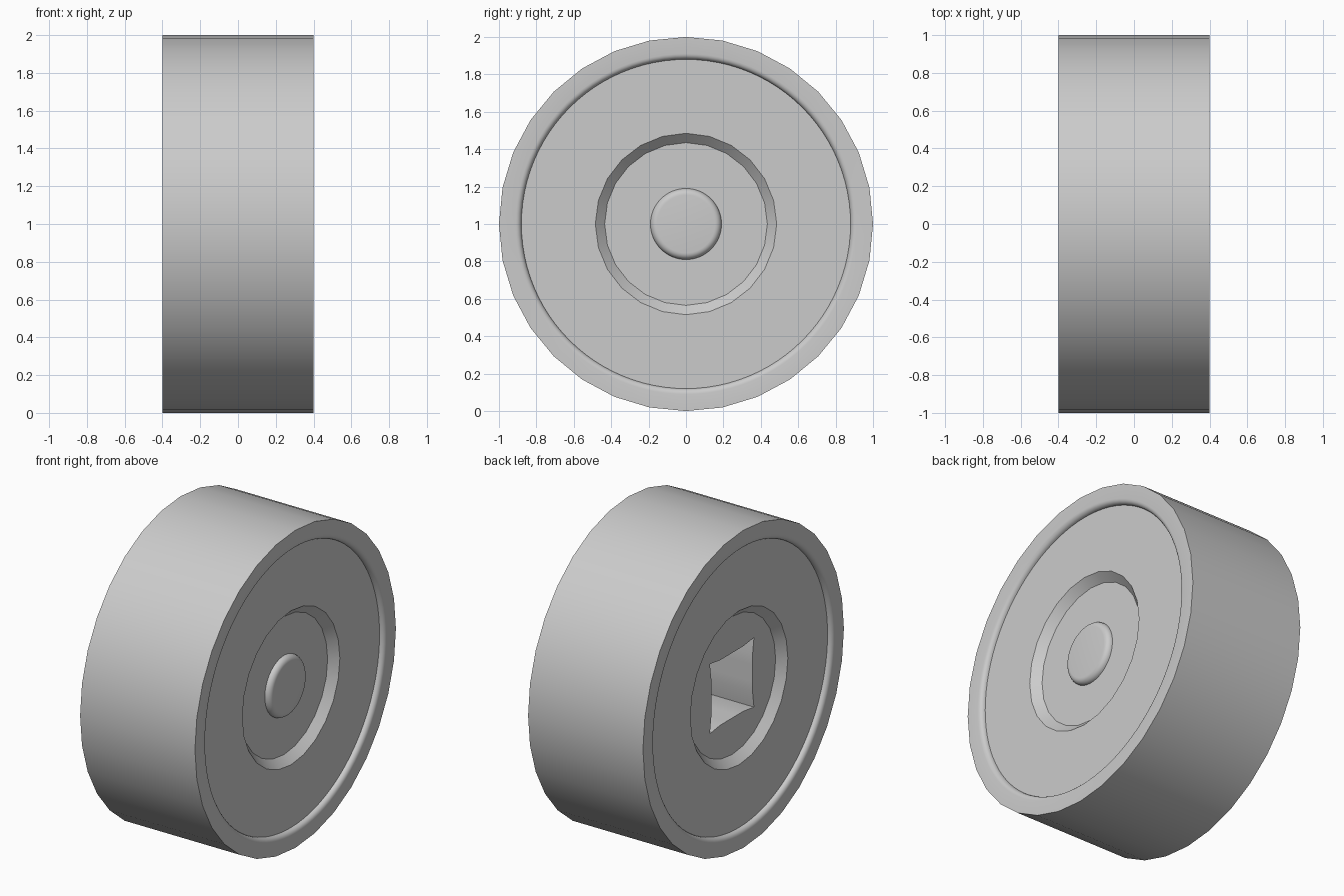
import bpy
import bmesh
from math import cos, sin, pi, radians

cube = bpy.data.objects.get("Cube")
if cube:
    bpy.data.objects.remove(cube, do_unlink=True)

GREY = (0.6, 0.6, 0.6, 1)
mat = bpy.data.materials.new("light_grey")
mat.use_nodes = True
mat.diffuse_color = GREY
bsdf = next(n for n in mat.node_tree.nodes if n.type == 'BSDF_PRINCIPLED')
bsdf.inputs["Base Color"].default_value = GREY

TREAD, FINE, HUB = 32, 96, 24          # side counts of the rings
HALF, DISC, FLOOR = 0.4, 0.37, 0.32    # distances from the middle plane


def circle(r, x, n):
    """Ring of n points around the x axis."""
    return [(x, r * cos(2 * pi * i / n), r * sin(2 * pi * i / n)) for i in range(n)]


def socket(x):
    """Square ring with slightly drawn-out corners."""
    radii = (0.205, 0.212, 0.237, 0.31, 0.237, 0.212)
    pts = []
    for i in range(HUB):
        a, r = 2 * pi * i / HUB, radii[i % 6]
        pts.append((x, r * cos(a), r * sin(a)))
    return pts


def lathe(name, rings, cap_start=False, cap_end=False):
    """Skin consecutive rings; side counts may differ by a whole factor."""
    bm = bmesh.new()
    loops = [[bm.verts.new(p) for p in ring] for ring in rings]
    for a, b in zip(loops, loops[1:]):
        n = min(len(a), len(b))
        ka, kb = len(a) // n, len(b) // n
        for i in range(n):
            side_a = [a[(i * ka + j) % len(a)] for j in range(ka + 1)]
            side_b = [b[(i * kb + j) % len(b)] for j in range(kb + 1)]
            bm.faces.new(side_a + side_b[::-1])
    if cap_start:
        bm.faces.new(loops[0][::-1])
    if cap_end:
        bm.faces.new(loops[-1])
    mesh = bpy.data.meshes.new(name)
    bm.to_mesh(mesh)
    bm.free()
    mesh.materials.append(mat)
    obj = bpy.data.objects.new(name, mesh)
    bpy.context.collection.objects.link(obj)
    obj.location.z = 1
    bpy.ops.object.select_all(action='DESELECT')
    obj.select_set(True)
    bpy.context.view_layer.objects.active = obj
    bpy.ops.object.shade_smooth_by_angle(angle=radians(30))
    return obj


# Wheel body: side disc, rounded rim lip, tread, then the same on the other side
lip = 0.03
fillet = [(0.88 + lip * (1 - cos(t)), DISC + lip * sin(t))
          for t in [pi / 2 * k / 5 for k in range(6)]]
body = [circle(0.485, -DISC, HUB)]
body += [circle(r, -x, FINE) for r, x in fillet]
body += [circle(1, -HALF, TREAD), circle(1, HALF, TREAD)]
body += [circle(r, x, FINE) for r, x in reversed(fillet)]
body += [circle(0.485, DISC, HUB)]
lathe("wheel_body", body)

# Right hub: sloped recess with a blind axle socket
lathe("axle_socket_hub", [socket(0.2), socket(-FLOOR),
                          circle(0.435, -FLOOR, HUB), circle(0.485, -DISC, HUB)],
      cap_start=True)

# Left hub: sloped recess with a raised round button
button = [circle(0.155 + 0.035 * cos(t), FLOOR + 0.035 * sin(t), FINE)
          for t in [pi / 2 * k / 6 for k in range(7)]]
lathe("button_hub", [circle(0.485, DISC, HUB), circle(0.435, FLOOR, HUB)] + button,
      cap_end=True)
